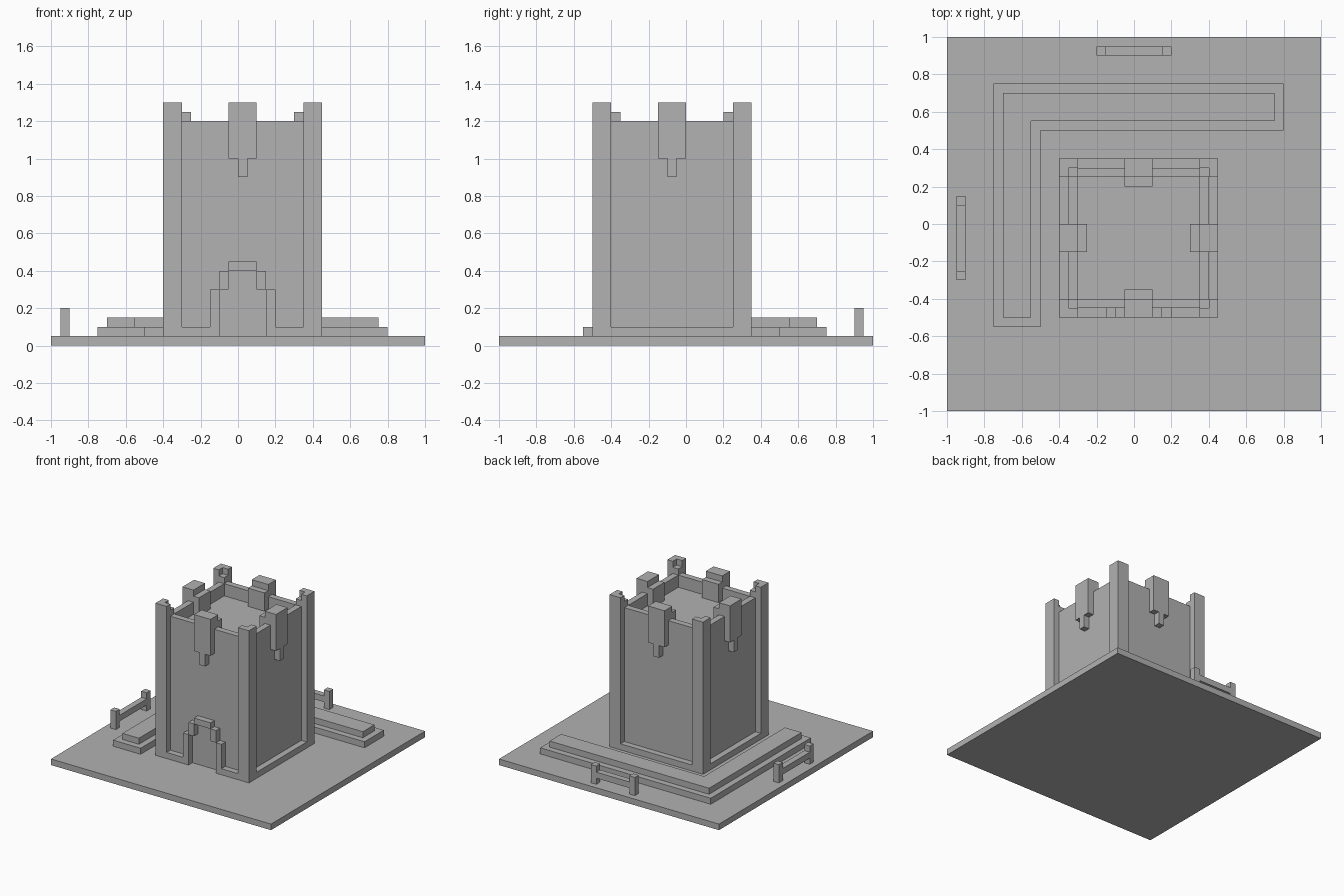
import bpy
import bmesh
from math import pi
from mathutils import Matrix, Vector

cube = bpy.data.objects.get("Cube")
if cube:
    bpy.data.objects.remove(cube)

stone = bpy.data.materials.new("grey_stone")
stone.use_nodes = True
GREY = (0.445, 0.445, 0.445, 1)
stone.diffuse_color = GREY
stone.node_tree.nodes["Principled BSDF"].inputs["Base Color"].default_value = GREY


def box(bm, x, y, z):
    """Add a box spanning the given (low, high) ranges."""
    size = Vector((x[1] - x[0], y[1] - y[0], z[1] - z[0]))
    mid = Vector((sum(x), sum(y), sum(z))) / 2
    bmesh.ops.create_cube(bm, size=1, matrix=Matrix.Translation(mid) @ Matrix.Diagonal(size.to_4d()))


def part(name, boxes, matrix=Matrix()):
    bm = bmesh.new()
    for b in boxes:
        box(bm, *b)
    bm.transform(matrix)
    mesh = bpy.data.meshes.new(name)
    bm.to_mesh(mesh)
    bm.free()
    mesh.materials.append(stone)
    obj = bpy.data.objects.new(name, mesh)
    bpy.context.collection.objects.link(obj)
    return obj


def prism(name, outline, z0, z1):
    """Extrude a flat outline upwards."""
    bm = bmesh.new()
    face = bm.faces.new([bm.verts.new((x, y, z0)) for x, y in outline])
    new = bmesh.ops.extrude_face_region(bm, geom=[face])["geom"]
    verts = [v for v in new if isinstance(v, bmesh.types.BMVert)]
    bmesh.ops.translate(bm, verts=verts, vec=(0, 0, z1 - z0))
    bmesh.ops.recalc_face_normals(bm, faces=bm.faces)
    mesh = bpy.data.meshes.new(name)
    bm.to_mesh(mesh)
    bm.free()
    mesh.materials.append(stone)
    bpy.context.collection.objects.link(bpy.data.objects.new(name, mesh))


U = 0.05            # building block unit
H = 0.425           # half width of the tower
CENTRE = Matrix.Translation((0.025, -0.075, 0))
GROUND = U

# Ground slab
part("ground_slab", [((-1, 1), (-1, 1), (0, GROUND))])

# Tower core, filled up to the roof floor
C = H - U
part("tower_core", [((-C, C), (-C, C), (GROUND, 1.1))], CENTRE)

# Each side: parapet, corner pillar, merlon with bracket, footing
for i, side in enumerate(("front", "left", "back", "right")):
    turn = CENTRE @ Matrix.Rotation(i * pi / 2, 4, "Z")
    part(side + "_parapet", [((-C, C), (-C, -C + U), (1.1, 1.2))], turn)
    part(side + "_corner_pillar", [
        ((-H, -H + 2 * U), (-H, -H + 2 * U), (GROUND, 1.25)),
        ((-H, -H + 2 * U), (-H, -H + U), (1.25, 1.3)),
        ((-H, -H + U), (-H + U, -H + 2 * U), (1.25, 1.3)),
    ], turn)
    part(side + "_merlon", [
        ((-1.5 * U, 1.5 * U), (-H, -H + 2 * U), (1.0, 1.3)),
        ((-1.5 * U, 1.5 * U), (-H + 2 * U, -H + 3 * U), (1.0, 1.25)),
        ((-U / 2, U / 2), (-H, -H + U), (0.9, 1.0)),
    ], turn)
    inner = -H + 2 * U
    spans = [(inner, -inner)]
    if side == "front":
        spans = [(inner, -2.5 * U), (2.5 * U, -inner)]
    part(side + "_footing", [(s, (-H, -C), (GROUND, 2 * U)) for s in spans], turn)

# Stepped door arch
arch = [((-1.5 * U, 1.5 * U), (-H, -C), (0.4, 0.45))]
for s in (-1, 1):
    for a, b, z in ((2.5, 3.5, (GROUND, 0.3)), (1.5, 2.5, (0.3, 0.4))):
        arch.append((sorted((s * a * U, s * b * U)), (-H, -C), z))
part("door_arch", arch, CENTRE)

# Two-level L-shaped bank around the left-hand and back edges
for name, d, z in (("bank_lower", 0, GROUND), ("bank_upper", U, 2 * U)):
    prism(name, [
        (-0.75 + d, -0.55 + d), (-0.5 - d, -0.55 + d), (-0.5 - d, 0.5 + d),
        (0.8 - d, 0.5 + d), (0.8 - d, 0.75 - d), (-0.75 + d, 0.75 - d),
    ], z, z + U)


# Low fences: two posts and a rail
def fence(name, length, matrix):
    h = length / 2
    part(name, [
        ((-h, -h + U), (0, U), (GROUND, 0.2)),
        ((h - U, h), (0, U), (GROUND, 0.2)),
        ((-h + U, h - U), (0, U), (0.1, 0.15)),
    ], matrix)


fence("back_fence", 0.4, Matrix.Translation((0, 0.9, 0)))
fence("side_fence", 0.45, Matrix.Translation((-0.9, -0.075, 0)) @ Matrix.Rotation(pi / 2, 4, "Z"))
